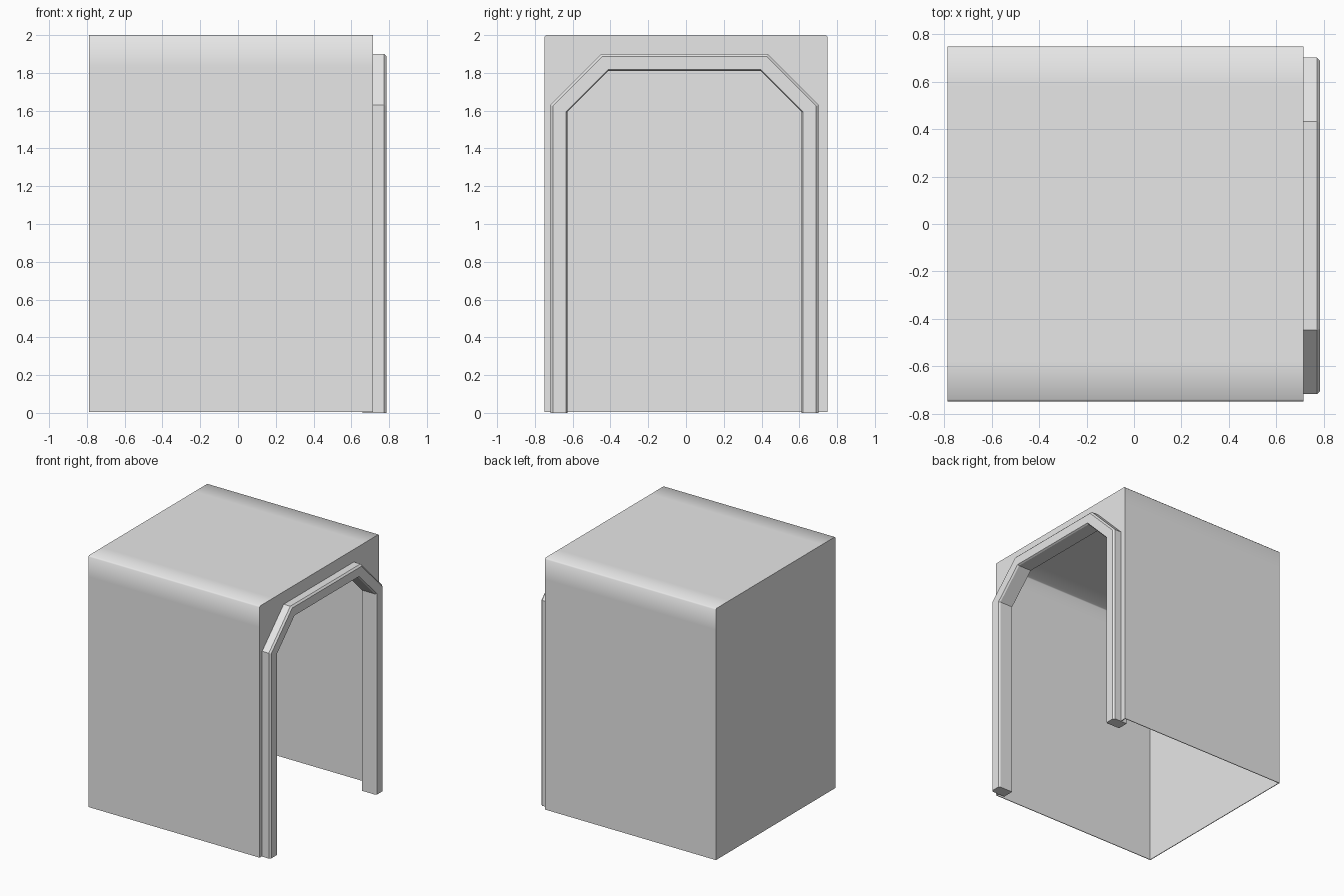
import bpy
import bmesh

cube = bpy.data.objects.get("Cube")
if cube:
    bpy.data.objects.remove(cube, do_unlink=True)

grey = bpy.data.materials.new("light grey")
grey.use_nodes = True
colour = (0.8, 0.8, 0.8, 1)
grey.diffuse_color = colour
grey.node_tree.nodes["Principled BSDF"].inputs["Base Color"].default_value = colour

BACK, WALL, TOP, HALF = -0.788, 0.715, 2.0, 0.75
BASE = 0.004


def arch(d, base=0.0):
    """Chamfered doorway outline, moved inwards by d, from left foot to right foot."""
    w, top, cut, mid = 0.71 - d, 1.9 - d, 0.27 - 0.586 * d, -0.008
    half = [(w, base), (w, top - cut), (w - cut, top)]
    return [(mid - y, z) for y, z in half] + [(mid + y, z) for y, z in reversed(half)]


def make_object(name, bm):
    bmesh.ops.recalc_face_normals(bm, faces=bm.faces)
    mesh = bpy.data.meshes.new(name)
    bm.to_mesh(mesh)
    bm.free()
    mesh.materials.append(grey)
    obj = bpy.data.objects.new(name, mesh)
    bpy.context.collection.objects.link(obj)
    return obj


def ring(bm, x, outline):
    return [bm.verts.new((x, y, z)) for y, z in outline]


def bridge(bm, a, b):
    for i in range(len(a) - 1):
        bm.faces.new((a[i], a[i + 1], b[i + 1], b[i]))


# Thin shell, open below, with softened top edges
soft, support = 0.01, 0.17
side = [(HALF, BASE), (HALF, TOP - support), (HALF, TOP - soft),
        (HALF - soft, TOP), (HALF - support, TOP)]
section = [(-y, z) for y, z in side] + side[::-1]
bm = bmesh.new()
back = ring(bm, BACK, section)
front = ring(bm, WALL, section)
bridge(bm, back, front)
bm.faces.new(back)
# Doorway wall
bm.faces.new(front + ring(bm, WALL, arch(0.045, BASE))[::-1])
shell = make_object("shell", bm)

solid = shell.modifiers.new("thickness", "SOLIDIFY")
solid.thickness = 0.008
solid.offset = -1
bpy.ops.object.select_all(action="DESELECT")
bpy.context.view_layer.objects.active = shell
shell.select_set(True)
bpy.ops.object.modifier_apply(modifier=solid.name)
bpy.ops.object.shade_smooth_by_angle(angle=0.9)

# Door frame with bevelled face, swept round the arch
profile = [(0.66, 0), (0.773, 0), (0.786, 0.013), (0.786, 0.083), (0.773, 0.09), (0.66, 0.09)]
bm = bmesh.new()
rings = [ring(bm, x, arch(d)) for x, d in profile]
for a, b in zip(rings, rings[1:] + rings[:1]):
    bridge(bm, a, b)
for end in (0, -1):
    bm.faces.new([r[end] for r in rings])
make_object("door_frame", bm)
